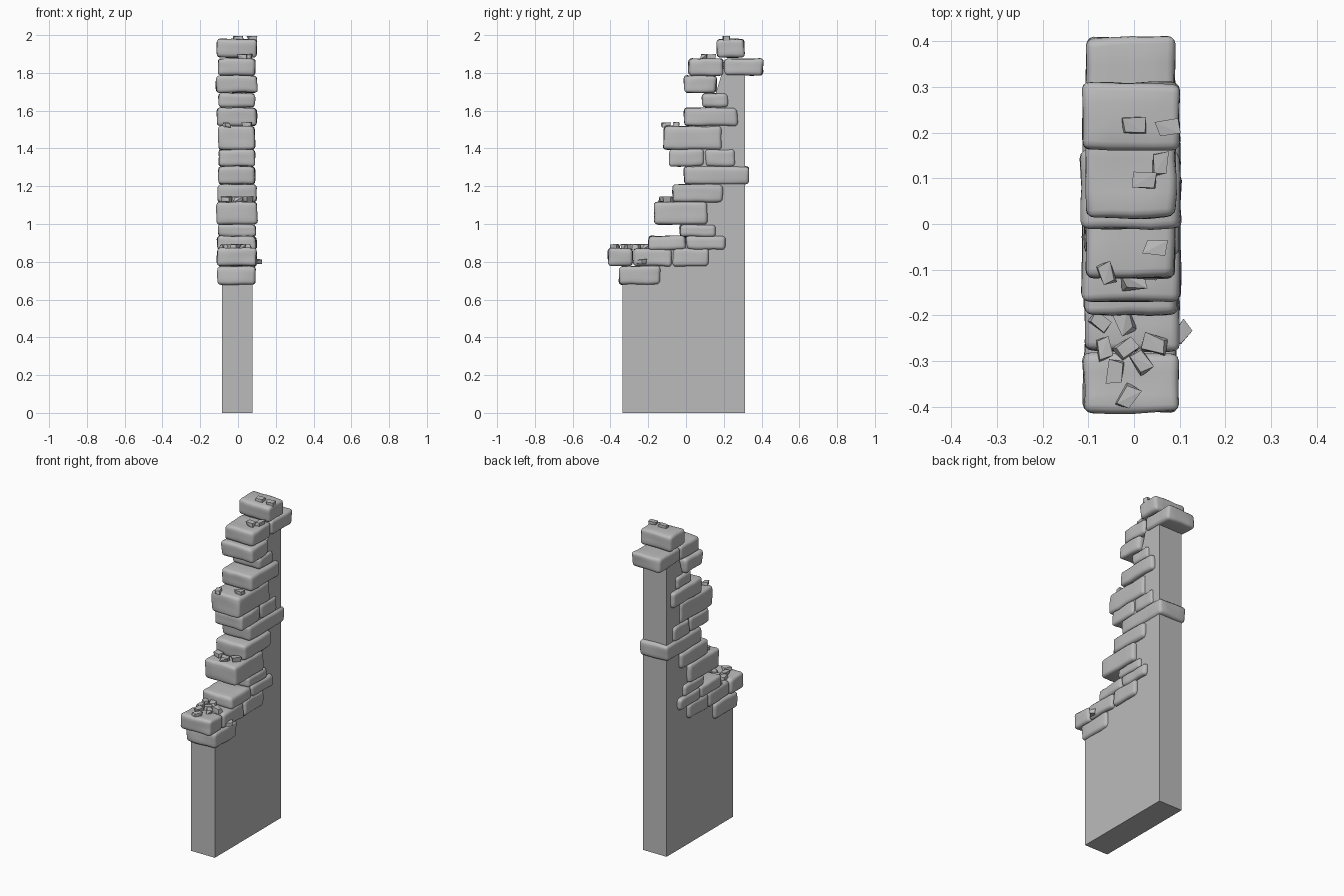
import bpy, bmesh, math, random
from mathutils import Vector, Matrix, noise

if "Cube" in bpy.data.objects:
    bpy.data.objects.remove(bpy.data.objects["Cube"], do_unlink=True)
random.seed(7)

stone = bpy.data.materials.new("stone grey")
stone.use_nodes = True
GREY = (0.5, 0.5, 0.5, 1)
stone.diffuse_color = GREY
stone.node_tree.nodes["Principled BSDF"].inputs["Base Color"].default_value = GREY


def finish(bm, name, smooth=False):
    bmesh.ops.recalc_face_normals(bm, faces=bm.faces)
    for f in bm.faces:
        f.smooth = smooth
    mesh = bpy.data.meshes.new(name)
    bm.to_mesh(mesh)
    bm.free()
    mesh.materials.append(stone)
    obj = bpy.data.objects.new(name, mesh)
    bpy.context.collection.objects.link(obj)
    return obj


def make_brick(name, y0, y1, z0, z1, half):
    """Worn block: uneven corners, rounded edges, gently lumpy faces."""
    bm = bmesh.new()
    bmesh.ops.create_cube(bm, size=1)
    size = Vector((2 * half, y1 - y0, z1 - z0))
    centre = Vector((-0.006, (y0 + y1) / 2, (z0 + z1) / 2))
    for v in bm.verts:
        worn = Vector([1 - random.uniform(0, 0.07) for _ in range(3)])
        v.co = v.co * size * worn
    bmesh.ops.bevel(bm, geom=bm.edges[:], offset=0.018, segments=3,
                    profile=0.5, affect='EDGES')
    long_edges = [e for e in bm.edges if e.calc_length() > 0.03]
    bmesh.ops.subdivide_edges(bm, edges=long_edges, cuts=3, use_grid_fill=True)
    for v in bm.verts:
        v.co += centre
        v.co += noise.noise_vector(v.co * 14) * 0.005
    return finish(bm, name, smooth=True)


def make_chip(name, x, y, z, r):
    """Small angular stone: hull of a few scattered points."""
    bm = bmesh.new()
    turn = Matrix.Rotation(random.uniform(0, math.tau), 3, 'Z')
    for sx in (-1, 1):
        for sy in (-1, 1):
            for sz in (-1, 1):
                p = Vector((sx * 1.1, sy * 0.75, sz * 0.6))
                p *= random.uniform(0.6, 1.05)
                bm.verts.new(turn @ p * r + Vector((x, y, z)))
    hull = bmesh.ops.convex_hull(bm, input=bm.verts[:])
    loose = [g for g in hull["geom_interior"] if isinstance(g, bmesh.types.BMVert)]
    bmesh.ops.delete(bm, geom=loose, context='VERTS')
    return finish(bm, name)


# Plain core: stepped side outline pushed out across the thickness
outline = [(-0.335, 0), (0.312, 0), (0.312, 1.83), (0.2, 1.83), (0.12, 1.57),
           (0.03, 1.45), (0.03, 1.0), (0, 0.9), (-0.15, 0.9), (-0.15, 0.82),
           (-0.3, 0.73), (-0.335, 0.73)]
bm = bmesh.new()
face = bm.faces.new([bm.verts.new((-0.086, y, z)) for y, z in outline])
out = bmesh.ops.extrude_face_region(bm, geom=[face])
bmesh.ops.translate(bm, vec=(0.162, 0, 0),
                    verts=[g for g in out["geom"] if isinstance(g, bmesh.types.BMVert)])
finish(bm, "wall_core")

# Broken edge courses, top to bottom: bottom, top, half width, joints along y
courses = [
    (1.88, 1.98, 0.108, (0.16, 0.312)),
    (1.785, 1.877, 0.102, (0.012, 0.2, 0.412)),
    (1.693, 1.787, 0.112, (-0.012, 0.165)),
    (1.615, 1.693, 0.1, (0.083, 0.225)),
    (1.52, 1.617, 0.108, (-0.012, 0.277)),
    (1.393, 1.52, 0.1, (-0.123, 0.192)),
    (1.303, 1.397, 0.1, (-0.092, 0.1, 0.262)),
    (1.208, 1.307, 0.101, (-0.016, 0.336)),
    (1.113, 1.212, 0.107, (-0.072, 0.198)),
    (0.997, 1.118, 0.112, (-0.175, 0.122)),
    (0.93, 1.0, 0.102, (-0.037, 0.162)),
    (0.863, 0.938, 0.106, (-0.202, 0, 0.212)),
    (0.777, 0.873, 0.106, (-0.414, -0.28, -0.07, 0.122)),
    (0.677, 0.778, 0.105, (-0.355, -0.133)),
]
for row, (z0, z1, half, joints) in enumerate(courses):
    for i, (y0, y1) in enumerate(zip(joints, joints[1:])):
        make_brick(f"brick_{row}_{i}", y0, y1, z0, z1, half)

# Rubble chips on the ledges: ledge height, then positions
rubble = {
    1.982: [(0, 0.215), (0.075, 0.21)],
    1.885: [(0.022, 0.096), (0.057, 0.13)],
    1.525: [(0.046, -0.05), (-0.06, -0.11)],
    1.13: [(0, -0.125), (-0.065, -0.1), (0.05, -0.09)],
    0.88: [(-0.074, -0.214), (-0.02, -0.214), (-0.065, -0.27), (-0.015, -0.27),
           (0.046, -0.262), (-0.04, -0.323), (0.015, -0.3), (-0.013, -0.38)],
    0.8: [(0.105, -0.24)],
}
for z, spots in rubble.items():
    for i, (x, y) in enumerate(spots):
        make_chip(f"rubble_{round(z * 100)}_{i}", x, y, z, 0.025)
